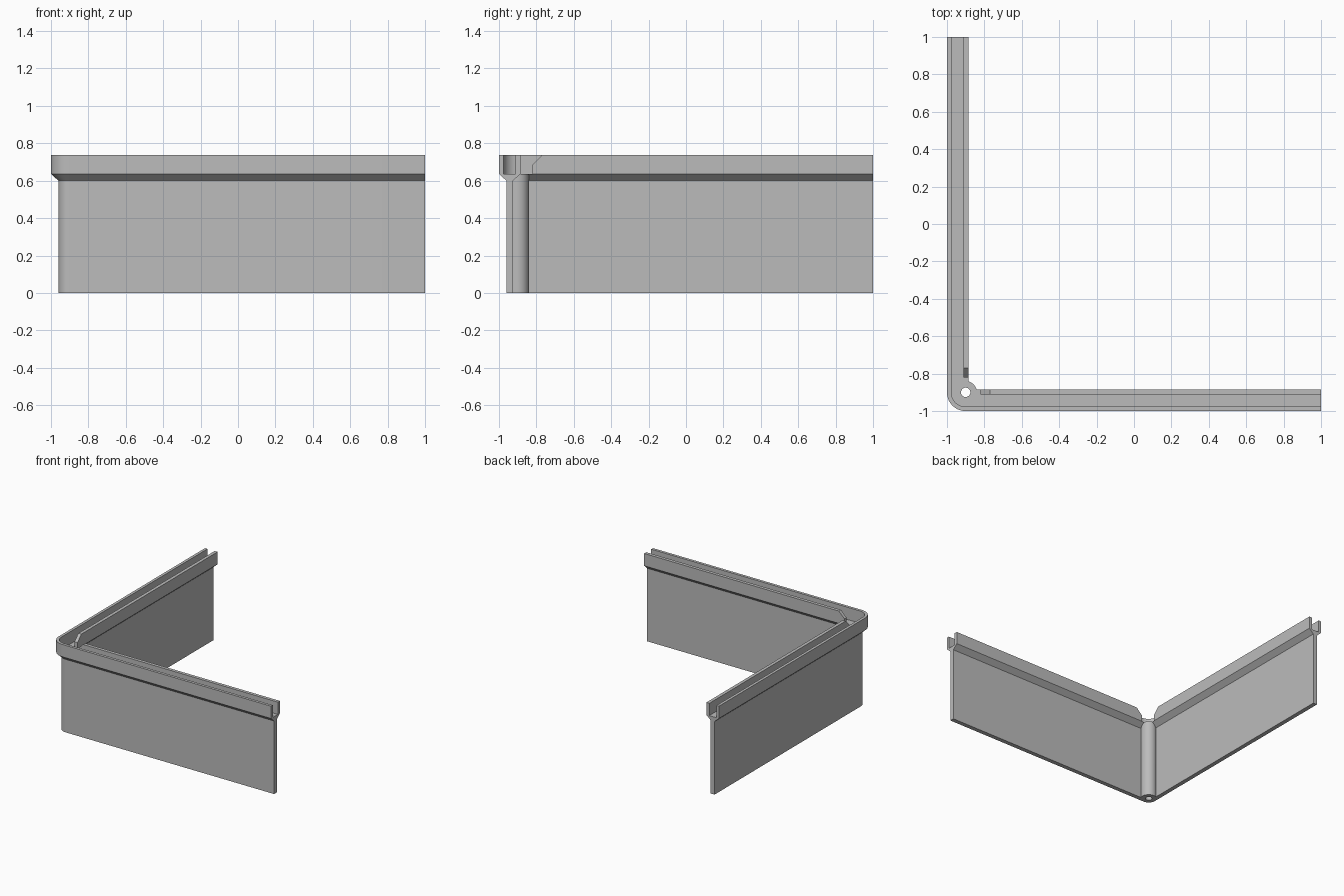
import bpy, bmesh, math

cube = bpy.data.objects.get("Cube")
if cube:
    bpy.data.objects.remove(cube, do_unlink=True)

GREY = (0.5, 0.5, 0.5, 1)
mat = bpy.data.materials.new("plain grey")
mat.use_nodes = True
mat.diffuse_color = GREY
mat.node_tree.nodes["Principled BSDF"].inputs["Base Color"].default_value = GREY

C = 0.9                              # corner pivot sits at (-C, -C)
WALL_TOP, FLOOR, TOP = 0.6, 0.636, 0.737
OUT, LIP_OUT, LIP_IN, IN = 1.0, 0.977, 0.912, 0.885
WALL_OUT, WALL_IN = 0.96, 0.925


def corner(offset, steps=24):
    """Rounded outer corner, from the front arm round to the side arm."""
    r = offset - C
    angles = [math.pi * (1.5 - 0.5 * i / steps) for i in range(steps + 1)]
    return [(-C + r * math.cos(a), -C + r * math.sin(a)) for a in angles]


def arm_outline(outer, inner):
    return [(1, -outer)] + corner(outer) + [(-outer, 1), (-inner, 1),
                                            (-inner, -inner), (1, -inner)]


def lip_outline(outer, inner):
    return ([(1, -outer)] + corner(outer) + [(-outer, 1), (-inner, 1)]
            + corner(inner)[::-1] + [(1, -inner)])


def loft(name, rings):
    """Skin matching closed rings of 3D points and cap both ends."""
    bm = bmesh.new()
    loops = [[bm.verts.new(p) for p in ring] for ring in rings]
    n = len(loops[0])
    for a, b in zip(loops, loops[1:]):
        for i in range(n):
            j = (i + 1) % n
            bm.faces.new((a[i], a[j], b[j], b[i]))
    bm.faces.new(loops[0][::-1])
    bm.faces.new(loops[-1])
    bmesh.ops.recalc_face_normals(bm, faces=bm.faces)
    mesh = bpy.data.meshes.new(name)
    bm.to_mesh(mesh)
    bm.free()
    mesh.materials.append(mat)
    obj = bpy.data.objects.new(name, mesh)
    bpy.context.collection.objects.link(obj)
    return obj


def at(outline, z):
    return [(x, y, z) for x, y in outline]


def post(name, radius, z0, z1):
    circle = [(-C + radius * math.cos(math.tau * i / 64),
               -C + radius * math.sin(math.tau * i / 64)) for i in range(64)]
    return loft(name, [at(circle, z0), at(circle, z1)])


def select(obj):
    bpy.ops.object.select_all(action='DESELECT')
    obj.select_set(True)
    bpy.context.view_layer.objects.active = obj


def combine(obj, other, operation):
    select(obj)
    mod = obj.modifiers.new(operation, 'BOOLEAN')
    mod.operation, mod.object, mod.solver = operation, other, 'EXACT'
    bpy.ops.object.modifier_apply(modifier=mod.name)
    bpy.data.objects.remove(other, do_unlink=True)


# Corner wall flaring out to the channel floor
wall = arm_outline(WALL_OUT, WALL_IN)
panel = loft("corner_wall", [at(wall, 0), at(wall, WALL_TOP),
                             at(arm_outline(OUT, IN), FLOOR)])

# Round hinge post at the corner, with a pin hole right through
combine(panel, post("hinge_post", 0.06, 0, FLOOR), 'UNION')
combine(panel, post("pin_hole", 0.025, -0.1, FLOOR + 0.1), 'DIFFERENCE')

# Continuous outer lip of the channel
lip = lip_outline(OUT, LIP_OUT)
outer = loft("outer_lip", [at(lip, FLOOR), at(lip, TOP)])

# Inner lips, clipped at the end next to the corner
side = [(-0.82, FLOOR), (1, FLOOR), (1, TOP), (-0.77, TOP), (-0.82, TOP - 0.05)]
front_lip = loft("front_inner_lip",
                 [[(s, -d, z) for s, z in side] for d in (LIP_IN, IN)])
side_lip = loft("side_inner_lip",
                [[(-d, s, z) for s, z in side] for d in (LIP_IN, IN)])

for obj in (panel, outer, front_lip, side_lip):
    select(obj)
    bpy.ops.object.shade_smooth_by_angle(angle=math.radians(30))
